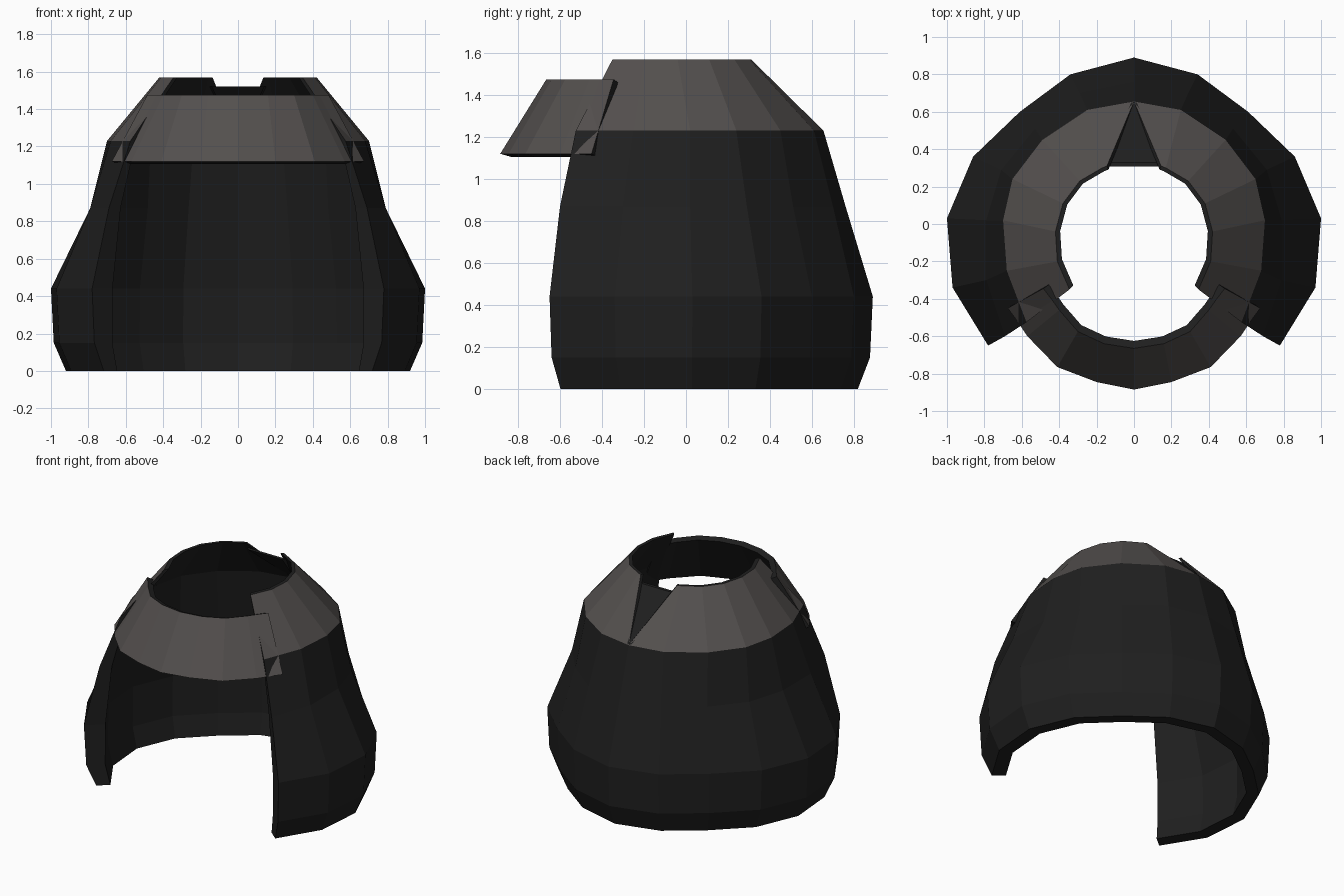
import bpy
import bmesh

cube = bpy.data.objects.get("Cube")
if cube:
    bpy.data.objects.remove(cube)


def material(name, rgb):
    m = bpy.data.materials.new(name)
    m.use_nodes = True
    m.diffuse_color = (*rgb, 1)
    bsdf = next(n for n in m.node_tree.nodes if n.type == "BSDF_PRINCIPLED")
    bsdf.inputs["Base Color"].default_value = (*rgb, 1)
    return m


DARK = material("charcoal", (0.0135, 0.0135, 0.0135))
GREY = material("warm grey", (0.087, 0.079, 0.076))


def scaled(ring, s):
    return [(x * s, y * s) for x, y in ring]


def mirrored(ring):
    """Complete a half ring that starts on the centre line."""
    return [(-x, y) for x, y in reversed(ring[1:])] + ring


def flipped(ring):
    return [(-x, y) for x, y in ring]


def shell(name, rings, outer_mat, drop=0):
    """Thick open band. Each ring is (points, z, inner scale), listed bottom to top.
    The inner wall sits lower than the outer one by drop."""
    bm = bmesh.new()
    section = [(p, z) for p, z, s in rings]
    section += [(scaled(p, s), z - drop) for p, z, s in reversed(rings)]
    loops = [[bm.verts.new((x, y, z)) for x, y in p] for p, z in section]
    n = len(loops)
    for k in range(n):
        a, b = loops[k], loops[(k + 1) % n]
        for i in range(len(a) - 1):
            f = bm.faces.new((a[i], a[i + 1], b[i + 1], b[i]))
            f.material_index = 0 if k < len(rings) - 1 else 1
    # End walls where the band is open
    for e in (0, -1):
        for k in range(len(rings) - 1):
            f = bm.faces.new((loops[k][e], loops[k + 1][e],
                              loops[n - 2 - k][e], loops[n - 1 - k][e]))
            f.material_index = 1
    bmesh.ops.recalc_face_normals(bm, faces=bm.faces)
    mesh = bpy.data.meshes.new(name)
    bm.to_mesh(mesh)
    bm.free()
    for m in (outer_mat, DARK):
        mesh.materials.append(m)
    obj = bpy.data.objects.new(name, mesh)
    bpy.context.collection.objects.link(obj)


# Half outlines from the centre of the back round to the front opening
hem = [(0, .89), (.34, .80), (.61, .60), (.86, .36), (1, .03), (.97, -.34), (.78, -.65)]
waist = [(0, .76), (.29, .70), (.53, .51), (.71, .29), (.79, .02), (.79, -.3), (.69, -.60)]
shoulder = [(0, .655), (.25, .61), (.49, .45), (.65, .24), (.70, .02), (.68, -.25), (.575, -.525)]
neck = [(.145, .31), (.17, .30), (.29, .23), (.38, .11), (.42, -.04), (.41, -.2), (.345, -.35)]

# Cape body
shell("cape_body", [
    (mirrored(scaled(hem, .92)), 0, .90),
    (mirrored(scaled(hem, .985)), .15, .875),
    (mirrored(hem), .44, .86),
    (mirrored(waist), .87, .91),
    (mirrored(shoulder), 1.23, .95),
], DARK)

# Sloping collar in two halves, leaving a notch at the back
for side, turn in (("left", list), ("right", flipped)):
    shell("collar_" + side, [
        (turn(shoulder), 1.23, .95),
        (turn(neck), 1.57, .94),
    ], GREY)

# Dark infill set into the back notch
shell("collar_back_infill", [
    ([(-.015, .65), (.015, .65)], 1.235, .96),
    ([(-.15, .33), (.15, .33)], 1.52, .93),
], DARK)

# Raised band across the front, its ends lapping over the cape
band_low = [(0, -.885), (.2, -.845), (.41, -.765), (.57, -.60), (.62, -.525), (.675, -.45)]
band_high = [(0, -.665), (.16, -.64), (.30, -.575), (.40, -.46), (.435, -.41), (.485, -.345)]
shell("front_band", [
    (mirrored(band_low), 1.12, .94),
    (mirrored(band_high), 1.475, .94),
], GREY, drop=.015)
